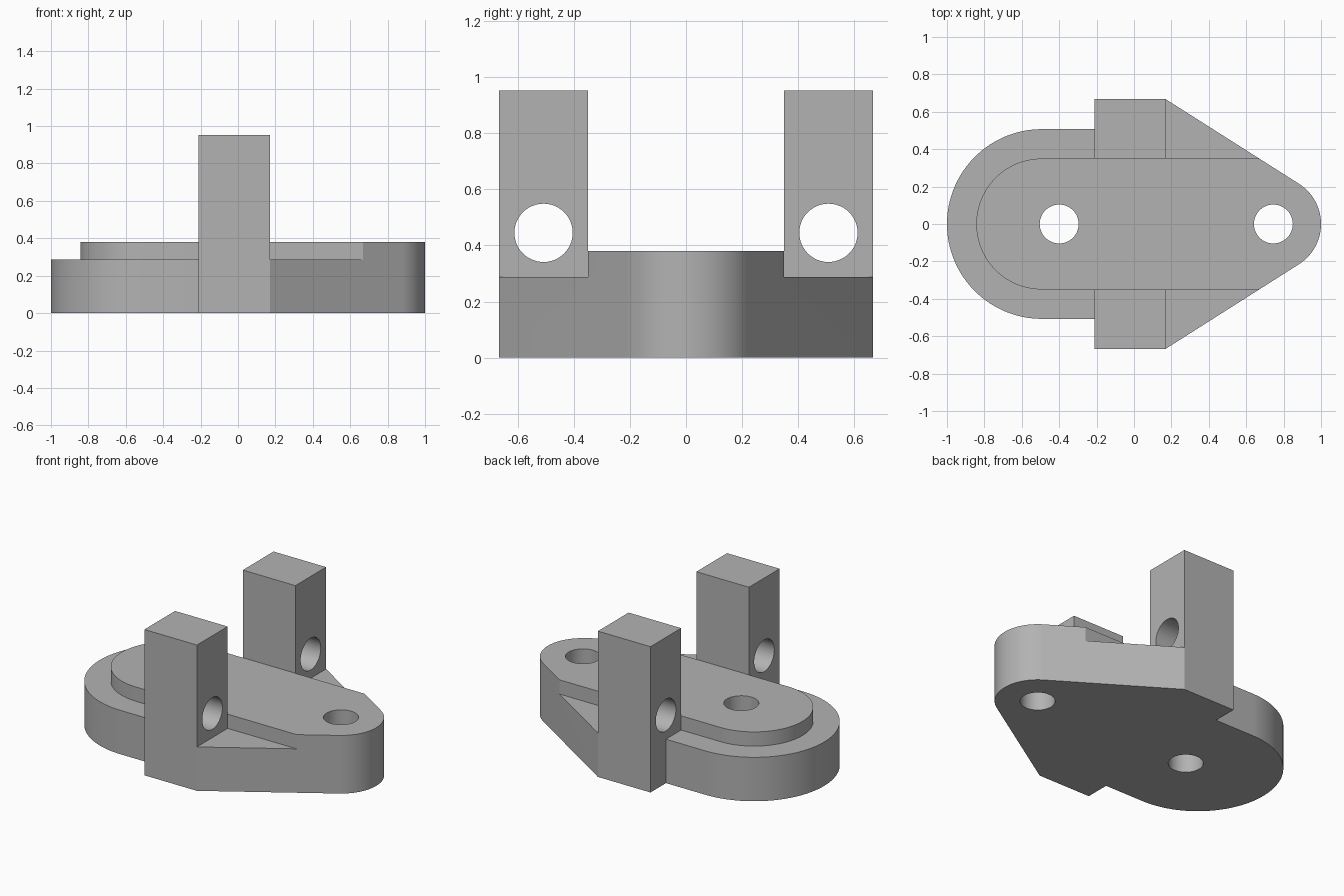
import bpy, bmesh, math
from mathutils import Vector

cube = bpy.data.objects.get("Cube")
if cube:
    bpy.data.objects.remove(cube, do_unlink=True)

# Main dimensions
POST_BACK, POST_FRONT = -0.21, 0.17      # post extent along x
DECK, WIDE = 0.35, 0.667                 # half widths of deck and posts
LEDGE_Z, DECK_Z, TOP_Z = 0.287, 0.38, 0.953
ROUND_X, ROUND_R = -0.493, 0.507         # big rounded end
NOSE_X, NOSE_R = 0.745, 0.255            # small rounded end
HOLE_R = 0.104
FAR = 2.0

metal = bpy.data.materials.new("plain grey")
metal.use_nodes = True
grey = (0.45, 0.45, 0.45, 1)
metal.diffuse_color = grey
metal.node_tree.nodes["Principled BSDF"].inputs["Base Color"].default_value = grey


def arc(cx, r, start, end, n=48):
    """Points on an arc centred on the x axis, both ends included."""
    angles = [start + (end - start) * i / n for i in range(n + 1)]
    return [(cx + r * math.cos(a), r * math.sin(a)) for a in angles]


def prism(name, outline, low, high, along_x=False):
    """Extrude a flat outline along z, or (y, z) outline along x."""
    bm = bmesh.new()
    place = (lambda p: (low, *p)) if along_x else (lambda p: (*p, low))
    face = bm.faces.new([bm.verts.new(place(p)) for p in outline])
    step = Vector((high - low, 0, 0) if along_x else (0, 0, high - low))
    new = bmesh.ops.extrude_face_region(bm, geom=[face])["geom"]
    bmesh.ops.translate(bm, vec=step, verts=[v for v in new if isinstance(v, bmesh.types.BMVert)])
    bmesh.ops.recalc_face_normals(bm, faces=bm.faces)
    mesh = bpy.data.meshes.new(name)
    bm.to_mesh(mesh)
    bm.free()
    mesh.materials.append(metal)
    obj = bpy.data.objects.new(name, mesh)
    bpy.context.collection.objects.link(obj)
    return obj


def rect(x0, x1, y0, y1):
    return [(x0, y0), (x1, y0), (x1, y1), (x0, y1)]


def circle(cx, cy, r, n=48):
    turn = 2 * math.pi / n
    return [(cx + r * math.cos(i * turn), cy + r * math.sin(i * turn)) for i in range(n)]


# Angle at which the slanted side meets the nose tangentially
dx, dy = POST_FRONT - NOSE_X, WIDE
tangent = math.atan2(dy, dx) - math.acos(NOSE_R / math.hypot(dx, dy))

# Full footprint raised to post height
footprint = arc(NOSE_X, NOSE_R, -tangent, tangent)
footprint += [(POST_FRONT, WIDE), (POST_BACK, WIDE), (POST_BACK, ROUND_R)]
footprint += arc(ROUND_X, ROUND_R, math.pi / 2, 1.5 * math.pi, 64)
footprint += [(POST_BACK, -ROUND_R), (POST_BACK, -WIDE), (POST_FRONT, -WIDE)]
bracket = prism("bracket_body", footprint, 0, TOP_Z)

# Channel between the posts, down to the deck
cutters = [prism("channel_cutter", rect(-FAR, FAR, -DECK, DECK), DECK_Z, FAR)]

# Ledge around the rounded end of the deck
ledge = [(POST_BACK, DECK), (ROUND_X, DECK)]
ledge += arc(ROUND_X, DECK, math.pi / 2, 1.5 * math.pi, 64)[1:-1]
ledge += [(ROUND_X, -DECK), (POST_BACK, -DECK), (POST_BACK, -FAR),
          (-FAR, -FAR), (-FAR, FAR), (POST_BACK, FAR)]
cutters.append(prism("round_ledge_cutter", ledge, LEDGE_Z, FAR))

# Ledges in front of the posts, and the cross holes through the posts
for side, sign in (("left", 1), ("right", -1)):
    cutters.append(prism(side + "_ledge_cutter",
                         rect(POST_FRONT, FAR, sign * DECK, sign * FAR), LEDGE_Z, FAR))
    cutters.append(prism(side + "_post_hole_cutter",
                         circle(sign * 0.508, 0.445, HOLE_R), -FAR, FAR, along_x=True))

# Vertical bolt holes
for x in (-0.4, NOSE_X):
    cutters.append(prism("bolt_hole_cutter", circle(x, 0, HOLE_R), -1, FAR))

# Cut the body, then tidy up the cutters
bpy.ops.object.select_all(action="DESELECT")
bpy.context.view_layer.objects.active = bracket
bracket.select_set(True)
for cutter in cutters:
    cutter.hide_render = True
    mod = bracket.modifiers.new(cutter.name, "BOOLEAN")
    mod.operation = "DIFFERENCE"
    mod.solver = "EXACT"
    mod.object = cutter
    bpy.ops.object.modifier_apply(modifier=mod.name)
for cutter in cutters:
    bpy.data.objects.remove(cutter, do_unlink=True)
bpy.ops.object.shade_smooth_by_angle(angle=math.radians(25))
